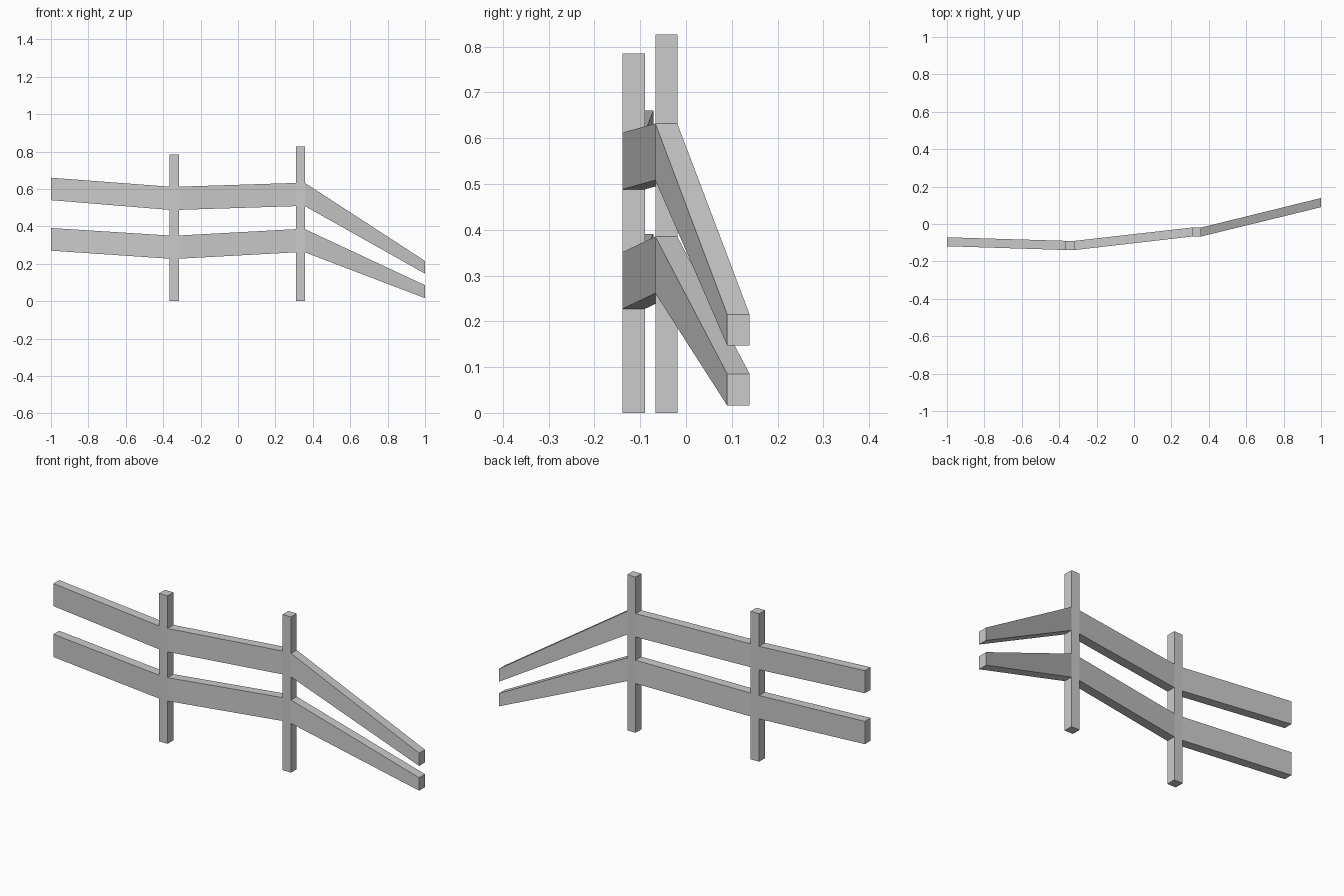
import bpy, bmesh

if "Cube" in bpy.data.objects:
    bpy.data.objects.remove(bpy.data.objects["Cube"])


def make_object(name, bm):
    bmesh.ops.recalc_face_normals(bm, faces=bm.faces)
    mesh = bpy.data.meshes.new(name)
    bm.to_mesh(mesh)
    bm.free()
    obj = bpy.data.objects.new(name, mesh)
    bpy.context.collection.objects.link(obj)


def post(name, x0, x1, y0, y1, top):
    bm = bmesh.new()
    bmesh.ops.create_cube(bm, size=1)
    for v in bm.verts:
        v.co = (x1 if v.co.x > 0 else x0,
                y1 if v.co.y > 0 else y0,
                top if v.co.z > 0 else 0)
    make_object(name, bm)


def rail_span(name, start, end, cap_start, cap_end):
    """Straight plank between two sections (x, y0, y1, z0, z1); capped at free ends."""
    bm = bmesh.new()
    rings = [[bm.verts.new((x, y, z)) for y, z in
              ((y0, z0), (y1, z0), (y1, z1), (y0, z1))]
             for x, y0, y1, z0, z1 in (start, end)]
    a, b = rings
    for i in range(4):
        j = (i + 1) % 4
        bm.faces.new((a[i], a[j], b[j], b[i]))
    if cap_start:
        bm.faces.new(a[::-1])
    if cap_end:
        bm.faces.new(b)
    make_object(name, bm)
    

# Posts
P1 = (-0.366, -0.316, -0.139, -0.09)
P2 = (0.309, 0.358, -0.067, -0.019)
post("left_post", *P1, 0.785)
post("right_post", *P2, 0.826)

# Rails: (bottom, top) heights at left end, left post, right post, right end
rails = {
    "upper_rail": [(0.54, 0.66), (0.488, 0.612), (0.508, 0.632), (0.147, 0.215)],
    "lower_rail": [(0.27, 0.391), (0.227, 0.351), (0.261, 0.385), (0.016, 0.085)],
}
for name, (l, p, q, r) in rails.items():
    rail_span(name + "_left", (-1, -0.119, -0.071, *l), (P1[0], *P1[2:], *p), True, False)
    rail_span(name + "_middle", (P1[1], *P1[2:], *p), (P2[0], *P2[2:], *q), False, False)
    rail_span(name + "_right", (P2[1], *P2[2:], *q), (1, 0.09, 0.139, *r), False, True)
